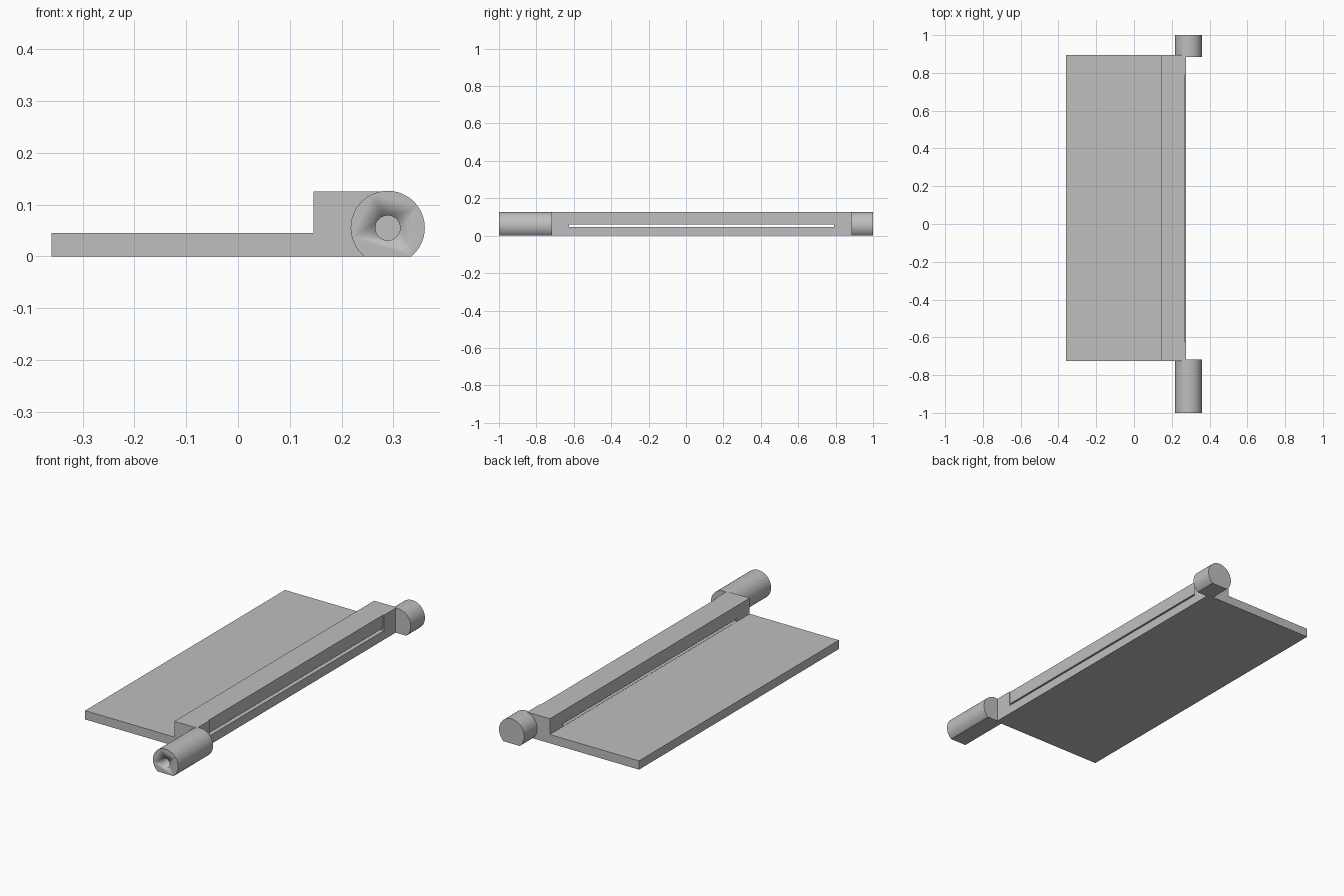
import bpy
import bmesh
import math

if "Cube" in bpy.data.objects:
    bpy.data.objects.remove(bpy.data.objects["Cube"], do_unlink=True)

GREY = 0.52
grey = bpy.data.materials.new("plain_grey")
grey.use_nodes = True
grey.diffuse_color = (GREY, GREY, GREY, 1)
grey.node_tree.nodes["Principled BSDF"].inputs["Base Color"].default_value = (GREY, GREY, GREY, 1)


def extrude_profile(name, profile, y0, y1):
    """Extrude an (x, z) outline along y."""
    bm = bmesh.new()
    face = bm.faces.new([bm.verts.new((x, y0, z)) for x, z in profile])
    side = bmesh.ops.extrude_face_region(bm, geom=[face])["geom"]
    moved = [v for v in side if isinstance(v, bmesh.types.BMVert)]
    bmesh.ops.translate(bm, verts=moved, vec=(0, y1 - y0, 0))
    bmesh.ops.recalc_face_normals(bm, faces=bm.faces)
    mesh = bpy.data.meshes.new(name)
    bm.to_mesh(mesh)
    bm.free()
    mesh.materials.append(grey)
    obj = bpy.data.objects.new(name, mesh)
    bpy.context.collection.objects.link(obj)
    return obj


def cut(target, cutter):
    mod = target.modifiers.new("cut", "BOOLEAN")
    mod.operation = "DIFFERENCE"
    mod.solver = "EXACT"
    mod.object = cutter
    cutter.hide_render = True
    cutter.hide_viewport = True
    cutter.display_type = "WIRE"


def arc(cx, cz, r, start, end, steps):
    angles = [start + (end - start) * i / steps for i in range(steps + 1)]
    return [(cx + r * math.cos(a), cz + r * math.sin(a)) for a in angles]


def shade(obj):
    bpy.ops.object.select_all(action="DESELECT")
    obj.select_set(True)
    bpy.context.view_layer.objects.active = obj
    bpy.ops.object.shade_smooth_by_angle(angle=math.radians(30))


# Flat plate with the raised rail along its right edge
LEFT, STEP, RIGHT = -0.36, 0.146, 0.275
PLATE_TOP, RAIL_TOP = 0.045, 0.1255
flap = extrude_profile("flap_plate", [
    (LEFT, 0), (RIGHT, 0), (RIGHT, RAIL_TOP),
    (STEP, RAIL_TOP), (STEP, PLATE_TOP), (LEFT, PLATE_TOP)], -0.725, 0.895)

# Thin slot through the rail, joined to a shallow recess in its outer face
slot = extrude_profile("slot_cutter", [
    (0.1, 0.046), (0.3, 0.046), (0.3, 0.2),
    (0.27, 0.2), (0.27, 0.059), (0.1, 0.059)], -0.625, 0.79)
cut(flap, slot)

# Hinge barrels with a flat underside
AXIS_X, AXIS_Z, RADIUS = 0.289, 0.055, 0.0715
flat = math.asin(-AXIS_Z / RADIUS)
barrel = arc(AXIS_X, AXIS_Z, RADIUS, flat, math.pi - flat, 56)
front_barrel = extrude_profile("front_barrel", barrel, -1, -0.717)
back_barrel = extrude_profile("back_barrel", barrel, 0.885, 1)

# Pin hole in the front barrel
hole = extrude_profile("pin_hole_cutter",
                       arc(AXIS_X, AXIS_Z, 0.024, 0, math.tau, 32)[:-1], -1.1, -0.8)
cut(front_barrel, hole)

for obj in (front_barrel, back_barrel, hole):
    obj.hide_viewport = False
    shade(obj)
hole.hide_viewport = True
